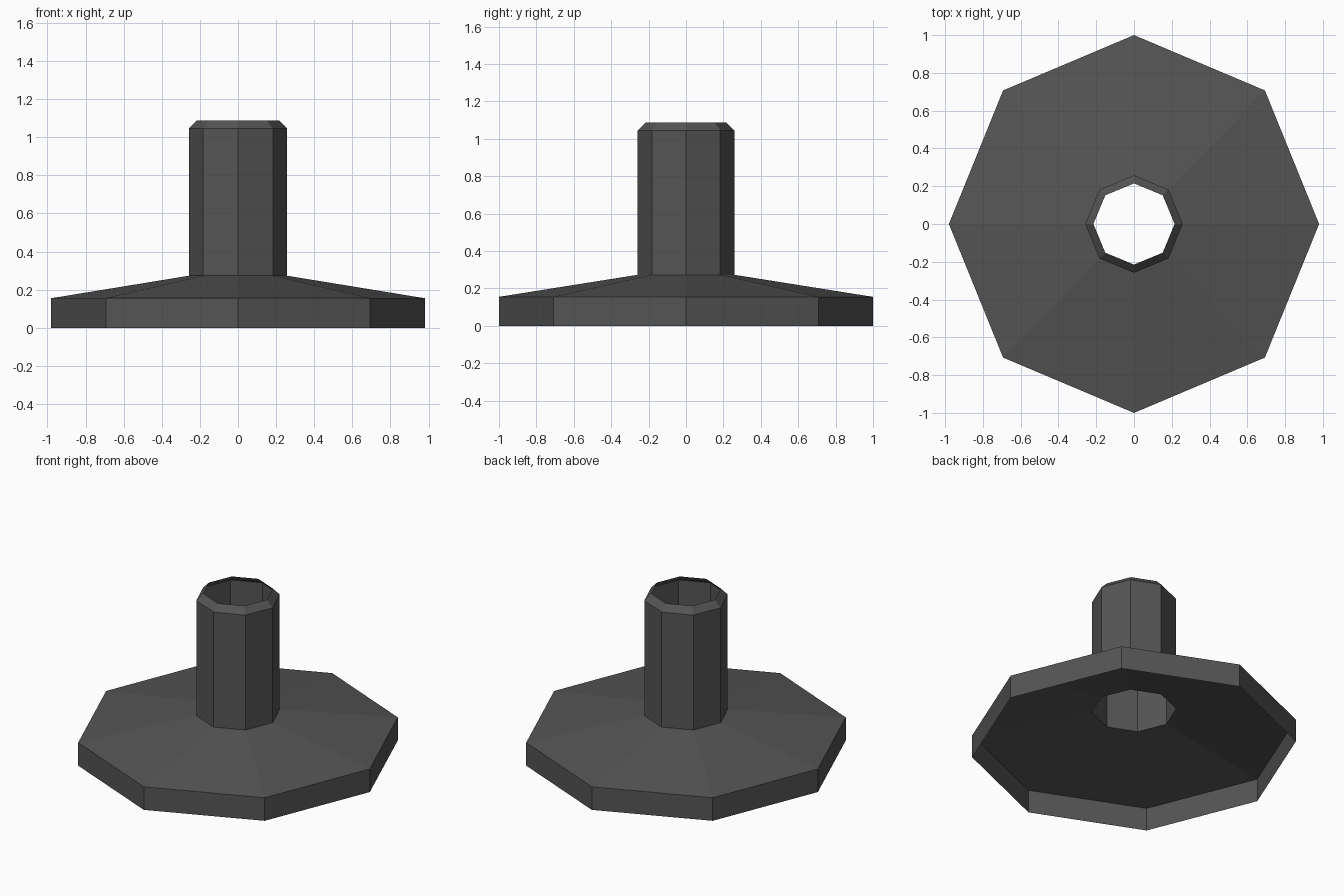
import bpy
import bmesh
from math import cos, sin, tau

SIDES = 8

cube = bpy.data.objects.get("Cube")
if cube:
    bpy.data.objects.remove(cube, do_unlink=True)

# Single dark plastic colour
grey = bpy.data.materials.new("dark grey")
grey.use_nodes = True
colour = (0.09, 0.09, 0.09, 1)
grey.diffuse_color = colour
grey.node_tree.nodes["Principled BSDF"].inputs["Base Color"].default_value = colour


def open_shell(name, rings):
    """Octagonal sheet through rings of (x radius, y radius, height), bottom first."""
    bm = bmesh.new()
    loops = []
    for rx, ry, z in rings:
        angles = [tau * i / SIDES for i in range(SIDES)]
        loops.append([bm.verts.new((rx * cos(a), ry * sin(a), z)) for a in angles])
    for low, high in zip(loops, loops[1:]):
        for i in range(SIDES):
            j = (i + 1) % SIDES
            bm.faces.new((low[i], low[j], high[j], high[i]))
    mesh = bpy.data.meshes.new(name)
    bm.to_mesh(mesh)
    bm.free()
    mesh.materials.append(grey)
    obj = bpy.data.objects.new(name, mesh)
    bpy.context.collection.objects.link(obj)
    return obj


# Hollow base: upright rim and shallow cone, open underneath
open_shell("base_flange", [(0.98, 1, 0), (0.98, 1, 0.155), (0.258, 0.258, 0.273)])

# Hollow stem with an inward chamfer, open at both ends
open_shell("stem_tube", [(0.258, 0.258, 0.273), (0.258, 0.258, 1.045), (0.215, 0.215, 1.088)])
